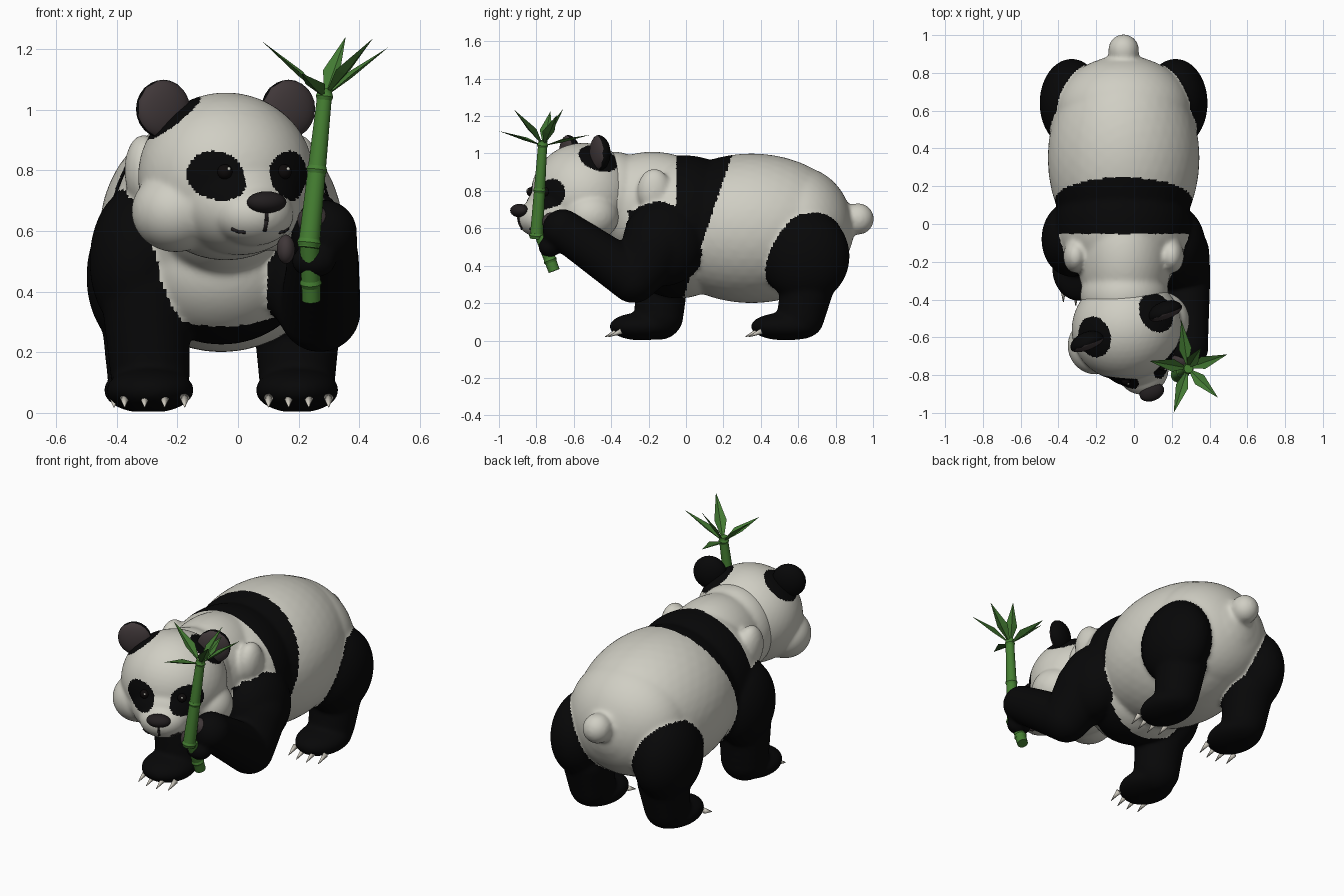
import bpy, bmesh, math
from mathutils import Vector, Matrix
from mathutils.bvhtree import BVHTree

if "Cube" in bpy.data.objects:
    bpy.data.objects.remove(bpy.data.objects["Cube"])

def mat(name, r, g, b):
    m = bpy.data.materials.new(name)
    m.diffuse_color = (r, g, b, 1)
    m.use_nodes = True
    m.node_tree.nodes["Principled BSDF"].inputs["Base Color"].default_value = m.diffuse_color
    return m

WHITE = mat("cream fur", 0.63, 0.62, 0.55)
BLACK = mat("black fur", 0.0022, 0.0022, 0.0024)
BROWN = mat("dark brown skin", 0.05, 0.038, 0.04)
NOSE = mat("nose", 0.016, 0.013, 0.014)
EYE = mat("eye", 0.004, 0.003, 0.003)
CLAW = mat("claw", 0.6, 0.57, 0.5)
STEM = mat("bamboo stem", 0.06, 0.215, 0.032)
LEAF = mat("bamboo leaf", 0.055, 0.19, 0.032)

CX = -0.055                                   # body centre line
HEAD = Matrix.Translation((-0.04, -0.55, 0.78)) @ Matrix.Rotation(math.radians(21.5), 4, 'Z')

def finish(bm, name, mats, matrix=Matrix(), smooth=True):
    me = bpy.data.meshes.new(name)
    bm.to_mesh(me)
    bm.free()
    ob = bpy.data.objects.new(name, me)
    bpy.context.collection.objects.link(ob)
    ob.matrix_world = matrix
    for m in mats:
        me.materials.append(m)
    for p in me.polygons:
        p.use_smooth = smooth
    return ob

def add_ball(bm, c, r, sub=3):
    m = Matrix.Translation(c) @ Matrix.Diagonal((*r, 1))
    bmesh.ops.create_icosphere(bm, subdivisions=sub, radius=1, matrix=m)

def ball(name, c, r, m, matrix=Matrix()):
    bm = bmesh.new()
    add_ball(bm, c, r)
    return finish(bm, name, [m], matrix)

def add_cone(bm, a, b, r1, r2, sides=16):
    a, b = Vector(a), Vector(b)
    d = b - a
    m = Matrix.Translation((a + b) / 2) @ d.to_track_quat('Z', 'Y').to_matrix().to_4x4()
    bmesh.ops.create_cone(bm, cap_ends=True, segments=sides, radius1=r1, radius2=r2,
                          depth=d.length, matrix=m)

def limb(a, b, ra, rb, n=8):
    """Chain of balls between two points."""
    a, b = Vector(a), Vector(b)
    return [(a.lerp(b, i / (n - 1)), (ra + (rb - ra) * i / (n - 1),) * 3, 1) for i in range(n)]

def sculpt(name, blobs, voxel, smooth_steps, rule, matrix=Matrix(), floor=None):
    """Fuse balls into one skin and colour its faces by rule."""
    bm = bmesh.new()
    for c, r, _ in blobs:
        add_ball(bm, c, r, 4)
    ob = finish(bm, name, [WHITE, BLACK], matrix)
    re = ob.modifiers.new("fuse", 'REMESH')
    re.mode = 'VOXEL'
    re.voxel_size = voxel
    sm = ob.modifiers.new("relax", 'SMOOTH')
    sm.factor = 0.5
    sm.iterations = smooth_steps
    dg = bpy.context.evaluated_depsgraph_get()
    me = bpy.data.meshes.new_from_object(ob.evaluated_get(dg))
    ob.modifiers.clear()
    ob.data = me
    me.materials.clear()
    me.materials.append(WHITE)
    me.materials.append(BLACK)
    if floor is not None:
        for v in me.vertices:
            v.co.z = max(v.co.z, floor)
    for p in me.polygons:
        p.use_smooth = True
        p.material_index = rule(p.center)
    return ob

# --- body, legs and raised arm (third value: 1 = black limb, 0 = torso)
blobs = [
    ((CX, 0.35, 0.60), (0.402, 0.55, 0.40), 0),      # barrel
    ((CX, 0.00, 0.63), (0.36, 0.36, 0.36), 0),       # chest
    ((CX, -0.04, 0.49), (0.30, 0.30, 0.265), 0),     # breast
    ((CX, 0.60, 0.60), (0.36, 0.29, 0.33), 0),       # rump
    ((-0.05, -0.18, 0.72), (0.25, 0.36, 0.29), 0),   # neck
    ((-0.05, -0.38, 0.76), (0.235, 0.20, 0.25), 0),  # nape
    ((CX, 0.92, 0.65), (0.082, 0.085, 0.085), 0),    # tail
    ((-0.33, -0.08, 0.50), (0.16, 0.20, 0.25), 1),   # standing shoulder
    ((-0.29, -0.235, 0.075), (0.145, 0.175, 0.075), 1),  # front foot
    ((0.21, -0.12, 0.52), (0.17, 0.22, 0.23), 1),    # raised shoulder
    ((0.25, -0.73, 0.50), (0.075, 0.06, 0.055), 1),  # fingers round the stem
]
blobs += limb((-0.31, -0.12, 0.45), (-0.29, -0.145, 0.135), 0.15, 0.132)
blobs += limb((0.22, -0.16, 0.50), (0.27, -0.28, 0.335), 0.18, 0.135)
blobs += limb((0.27, -0.28, 0.335), (0.285, -0.66, 0.595), 0.135, 0.108, 12)
for s in (-1, 1):
    blobs += [((CX + s * 0.255, -0.17, 0.80), (0.065, 0.09, 0.12), 0),     # neck fold
              ((CX + s * 0.275, 0.64, 0.45), (0.17, 0.235, 0.25), 1),      # thigh
              ((CX + s * 0.25, 0.535, 0.075), (0.138, 0.19, 0.075), 1)]    # hind foot
    blobs += limb((CX + s * 0.25, 0.65, 0.30), (CX + s * 0.25, 0.615, 0.135), 0.145, 0.128, 6)

def body_rule(p):
    best, tag = 9, 0
    for c, r, t in blobs:
        d = (math.sqrt(sum(((p[i] - c[i]) / r[i]) ** 2 for i in range(3))) - 1) * min(r)
        if d < best:
            best, tag = d, t
    if tag:
        return 1
    if p.y > 0.342 * (p.z - 0.27):          # behind the shoulder band
        return 0
    u = abs(p.x - CX)
    return int(p.y > -0.055 or p.z < 0.285 + u * u or (u > 0.235 and p.z < 0.70))

sculpt("body", blobs, 0.0115, 12, body_rule, floor=0.004)

# --- head, built facing -y then turned
skull = [((0, 0, 0), (0.292, 0.278, 0.277), 0),
         ((0, -0.03, -0.09), (0.305, 0.21, 0.17), 0),
         ((0, -0.12, -0.09), (0.21, 0.20, 0.17), 0),
         ((0, -0.24, -0.125), (0.137, 0.13, 0.105), 0)]
skull += [((s * 0.19, -0.03, -0.115), (0.145, 0.15, 0.135), 0) for s in (-1, 1)]

def head_rule(p):
    u = abs(p.x)
    if (Vector((u, p.y, p.z)) - Vector((0.195, 0.02, 0.215))).length < 0.114:   # ear base
        return 1
    a, b = u - 0.128, p.z - 0.003                                             # eye patch
    k, l = a * 0.9 + b * 0.43, -a * 0.43 + b * 0.9
    return int(p.y < 0 and (k / 0.086) ** 2 + (l / 0.08) ** 2 < 1)

head = sculpt("head", skull, 0.0085, 16, head_rule, HEAD)
tree = BVHTree.FromPolygons([v.co for v in head.data.vertices],
                            [tuple(p.vertices) for p in head.data.polygons])

def face_point(u, w):
    return tree.ray_cast(Vector((u, -1, w)), Vector((0, 1, 0)))[0]

for s, side in ((-1, "left"), (1, "right")):
    # ear: black shell with brown front
    ear = ball(side + "_ear", (s * 0.222, 0, 0.222), (0.094, 0.06, 0.097), BLACK, HEAD)
    ear.data.materials.append(BROWN)
    for p in ear.data.polygons:
        p.material_index = int(p.normal.y < -0.3)
    for v in ear.data.vertices:               # flattened front
        if v.co.y < 0:
            v.co.y *= 0.6
    # eye
    e = face_point(s * 0.105, 0.015)
    ball(side + "_eye", e, (0.025, 0.024, 0.025), EYE, HEAD)
    ball(side + "_eye_glint", e + Vector((0.006, -0.022, 0.010)), (0.006, 0.005, 0.006), WHITE, HEAD)

# --- nose and mouth lines
ball("nose", face_point(0, -0.085) + Vector((0, -0.008, 0)), (0.068, 0.046, 0.036), NOSE, HEAD)
bm = bmesh.new()
for path, r in (([(0, -0.11), (0, -0.145), (0, -0.18)], 0.007),
                ([(-0.10, -0.172), (-0.08, -0.182), (-0.06, -0.184)], 0.006),
                ([(0.10, -0.172), (0.08, -0.182), (0.06, -0.184)], 0.006)):
    pts = [face_point(*q) for q in path]
    for a, b in zip(pts, pts[1:]):
        add_cone(bm, a, b, r, r, 8)
finish(bm, "mouth", [NOSE], HEAD)

# --- claws on the three standing feet
bm = bmesh.new()
for fx, fy in ((-0.275, -0.375), (CX - 0.255, 0.375), (CX + 0.255, 0.375)):
    for i in range(4):
        o = (i - 1.5) * 0.066
        y = fy + abs(o) * 0.3
        add_cone(bm, (fx + o, y, 0.05), (fx + o, y - 0.068, 0.02), 0.016, 0.002, 8)
finish(bm, "claws", [CLAW])

# --- pads of the raised paw
ball("thumb_pad", (0.158, -0.715, 0.54), (0.03, 0.04, 0.048), BROWN)
ball("palm_pad", (0.25, -0.72, 0.635), (0.055, 0.05, 0.05), BROWN)

# --- bamboo: long upper stem and short lower end, with swollen nodes
bm = bmesh.new()
for a, b, ra, rb, nodes in (
        ((0.233, -0.80, 0.545), (0.288, -0.765, 1.07), 0.036, 0.024, (0.03, 0.49, 0.95)),
        ((0.242, -0.705, 0.372), (0.236, -0.775, 0.56), 0.031, 0.033, (0.3,))):
    a, b = Vector(a), Vector(b)
    add_cone(bm, a, b, ra, rb)
    for t in nodes:
        c, d, r = a.lerp(b, t), (b - a).normalized() * 0.013, ra + (rb - ra) * t
        add_cone(bm, c - d, c, r, r + 0.005)
        add_cone(bm, c, c + d, r + 0.005, r)
stem = finish(bm, "bamboo_stem", [STEM])
bpy.context.view_layer.objects.active = stem
stem.select_set(True)
bpy.ops.object.shade_smooth_by_angle(angle=math.radians(30))

# --- leaves fanning from the top
bm = bmesh.new()
base = Vector((0.285, -0.763, 1.04))
for tip in ((0.25, -0.51, 1.10), (0.495, -0.69, 1.205), (0.08, -0.725, 1.225),
            (0.21, -1.0, 1.12), (0.445, -0.92, 1.235), (0.355, -0.655, 1.24)):
    tip = Vector(tip)
    side = (tip - base).cross(Vector((0, 0, 1))).normalized() * 0.034
    up = side.cross(tip - base).normalized() * 0.012
    m = base.lerp(tip, 0.42)
    b, l, c, r, t = [bm.verts.new(q) for q in (base, m - side + up, m, m + side + up, tip)]
    under = bm.verts.new(m - up * 0.4)
    for f in ((b, c, l), (l, c, t), (b, r, c), (c, r, t),
              (b, l, under), (l, t, under), (b, under, r), (under, t, r)):
        bm.faces.new(f)
bmesh.ops.recalc_face_normals(bm, faces=bm.faces)
finish(bm, "bamboo_leaves", [LEAF], smooth=False)
